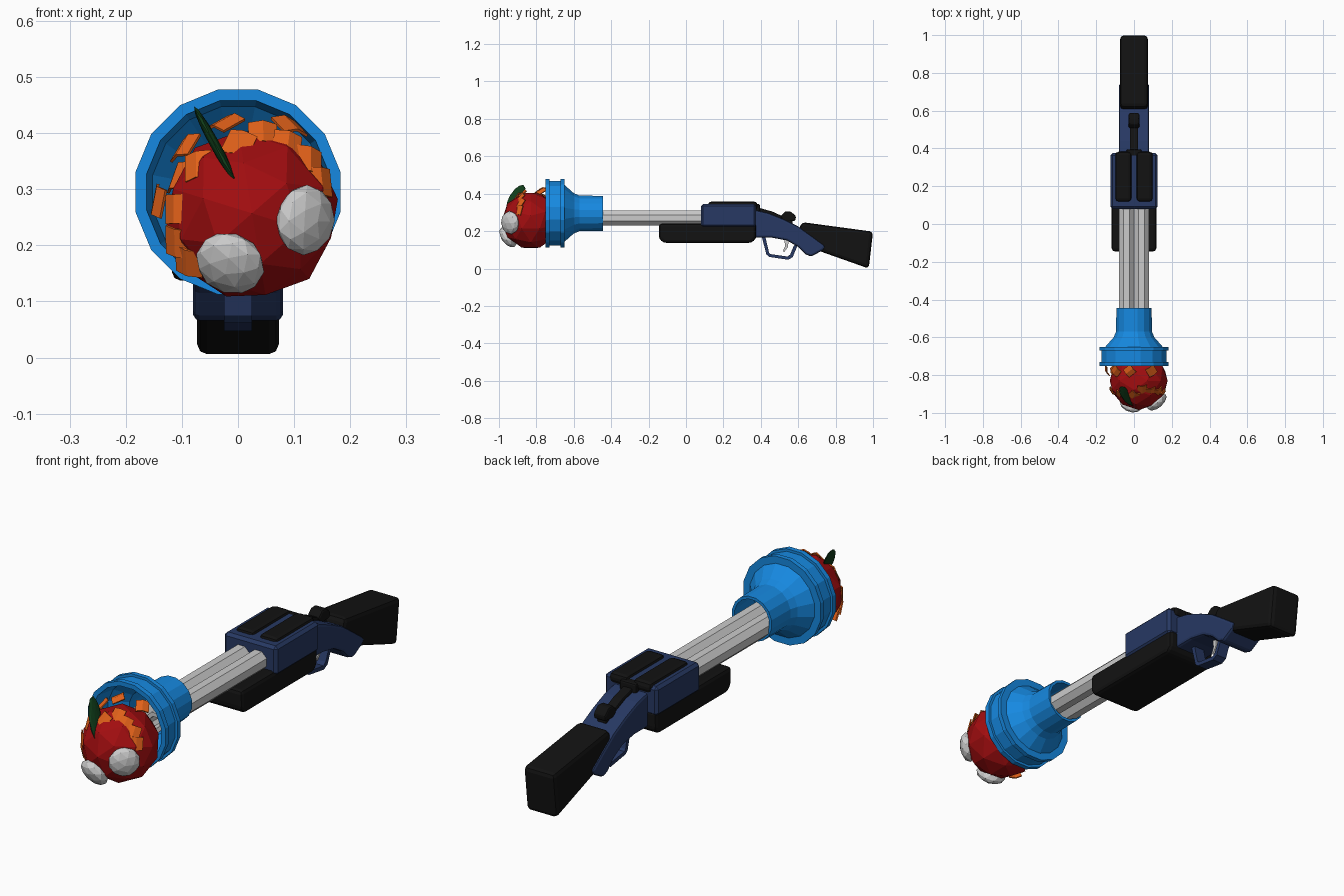
import bpy, bmesh, math, random
from mathutils import Vector, Matrix

if "Cube" in bpy.data.objects:
    bpy.data.objects.remove(bpy.data.objects["Cube"])

random.seed(4)


def mat(name, rgb):
    m = bpy.data.materials.new(name)
    m.diffuse_color = (*rgb, 1)
    m.use_nodes = True
    m.node_tree.nodes["Principled BSDF"].inputs["Base Color"].default_value = m.diffuse_color
    return m


BLACK = mat("black", (0.006, 0.006, 0.006))
NAVY = mat("navy", (0.02, 0.04, 0.125))
BLUE = mat("blue", (0.008, 0.25, 0.75))
RED = mat("red", (0.36, 0.004, 0.005))
ORANGE = mat("orange", (0.76, 0.12, 0.01))
GREEN = mat("green", (0.005, 0.045, 0.01))


def finish(bm, name, material=None, bevel=0, segments=2):
    bmesh.ops.recalc_face_normals(bm, faces=bm.faces)
    me = bpy.data.meshes.new(name)
    bm.to_mesh(me)
    bm.free()
    ob = bpy.data.objects.new(name, me)
    bpy.context.collection.objects.link(ob)
    if material:
        me.materials.append(material)
    if bevel:
        b = ob.modifiers.new("bevel", 'BEVEL')
        b.width, b.segments = bevel, segments
    return ob


def slab(name, pts, x0, x1, material=None, bevel=0, segments=2):
    """Side outline of (y, z) points extruded across x."""
    bm = bmesh.new()
    f = bm.faces.new([bm.verts.new((x0, y, z)) for y, z in pts])
    r = bmesh.ops.extrude_face_region(bm, geom=[f])
    vs = [v for v in r["geom"] if isinstance(v, bmesh.types.BMVert)]
    bmesh.ops.translate(bm, verts=vs, vec=(x1 - x0, 0, 0))
    return finish(bm, name, material, bevel, segments)


def rect(y0, y1, z0, z1):
    return [(y0, z0), (y1, z0), (y1, z1), (y0, z1)]


def lathe(name, profile, sides, cx, cz, material=None):
    """Closed loop of (y, radius) points turned about a y-parallel axis."""
    bm = bmesh.new()
    rings = []
    for y, r in profile:
        rings.append([bm.verts.new((cx + r * math.sin((i + .5) * math.tau / sides), y,
                                    cz + r * math.cos((i + .5) * math.tau / sides)))
                      for i in range(sides)])
    for a, b in zip(rings, rings[1:] + rings[:1]):
        for i in range(sides):
            j = (i + 1) % sides
            bm.faces.new((a[i], a[j], b[j], b[i]))
    return finish(bm, name, material)


def frame(pos, normal, spin=0):
    q = Vector(normal).to_track_quat('Z', 'Y')
    return Matrix.Translation(pos) @ q.to_matrix().to_4x4() @ Matrix.Rotation(spin, 4, 'Z')


def ball(name, matrix, material=None):
    bm = bmesh.new()
    bmesh.ops.create_icosphere(bm, subdivisions=2, radius=1, matrix=matrix)
    return finish(bm, name, material)


# twin octagonal barrels
for side, x in (("left", -0.04), ("right", 0.04)):
    lathe("barrel_" + side, [(-0.62, 0.0433), (0.12, 0.0433), (0.12, 0.025), (-0.62, 0.025)],
          8, x, 0.27)

# flared muzzle cup, hollow
lathe("muzzle_cup", [(-0.445, 0.095), (-0.57, 0.097), (-0.60, 0.11), (-0.65, 0.155), (-0.65, 0.186),
                     (-0.67, 0.186), (-0.67, 0.175), (-0.73, 0.175), (-0.73, 0.186), (-0.752, 0.186),
                     (-0.752, 0.166), (-0.66, 0.155), (-0.60, 0.095), (-0.445, 0.083)],
      16, 0, 0.295, BLUE)

# red ball with pale lumps
C = Vector((0.025, -0.83, 0.257))
ball("red_ball", Matrix.Translation(C) @ Matrix.Rotation(0.3, 4, 'Y') @ Matrix.Diagonal((0.155,) * 3 + (1,)), RED)
for n, p in (("lower", (-0.014, -0.951, 0.168)), ("side", (0.12, -0.94, 0.245))):
    ball("lump_" + n, frame(p, Vector(p) - C) @ Matrix.Diagonal((0.063, 0.063, 0.034, 1)))

# leaf standing on the ball
a, b = Vector((0, -0.95, 0.305)), Vector((-0.077, -0.87, 0.445))
d = (b - a).normalized()
nx = d.cross(Vector((0, 1, 0))).normalized()
rot = Matrix((nx, d.cross(nx), d)).transposed().to_4x4()
ball("leaf", Matrix.Translation((a + b) / 2) @ rot @ Matrix.Diagonal((0.009, 0.036, 0.092, 1)), GREEN)

# folded orange flakes around the ball
flakes = [(-0.025, 0.425), (0, 0.385), (0.045, 0.405), (0.095, 0.42), (0.09, 0.385), (0.15, 0.315),
          (-0.1, 0.38), (-0.075, 0.345), (-0.115, 0.325), (-0.15, 0.28), (-0.115, 0.265),
          (-0.11, 0.205), (-0.09, 0.17), (0.13, 0.355)]
for i, (x, z) in enumerate(flakes):
    dist = math.hypot(x - C.x, z - C.z)
    y = min(C.y - math.sqrt(max(0, 0.165 ** 2 - dist ** 2)) + 0.02, -0.785) if dist < 0.15 else -0.78
    p = Vector((x, y, z))
    n = (p - C).normalized() + Vector((0, -0.6, 0))
    bm = bmesh.new()
    bmesh.ops.create_grid(bm, x_segments=2, y_segments=1, size=0.026)
    for v in bm.verts:
        v.co.z -= 12 * v.co.x ** 2
    bm.transform(frame(p, n, random.uniform(-0.4, 0.4)))
    ob = finish(bm, f"flake_{i}", ORANGE)
    ob.modifiers.new("thickness", 'SOLIDIFY').thickness = 0.005

# receiver, fore-end and top pads
slab("receiver", rect(0.08, 0.375, 0.22, 0.345), -0.125, 0.125, NAVY, 0.012, 1)
slab("fore_end", [(-0.145, 0.16), (-0.12, 0.137), (0.35, 0.137), (0.375, 0.16), (0.375, 0.24), (-0.145, 0.24)],
     -0.118, 0.118, BLACK, 0.016)
for side, s in (("left", -1), ("right", 1)):
    bm = bmesh.new()
    bmesh.ops.create_cube(bm, size=1, matrix=Matrix.Translation((s * 0.056, 0.25, 0.335))
                          @ Matrix.Diagonal((0.088, 0.265, 0.046, 1)))
    finish(bm, "top_pad_" + side, BLACK, 0.018)

# curved grip
slab("grip", [(0.36, 0.315), (0.44, 0.297), (0.52, 0.265), (0.60, 0.225), (0.67, 0.175), (0.745, 0.12),
              (0.735, 0.10), (0.67, 0.064), (0.64, 0.075), (0.60, 0.115), (0.54, 0.15), (0.46, 0.165), (0.36, 0.165)],
     -0.08, 0.08, NAVY, 0.015)

# shoulder stock
slab("stock", [(0.62, 0.248), (1.0, 0.197), (0.977, 0.0), (0.70, 0.098), (0.60, 0.20)],
     -0.073, 0.073, BLACK, 0.018)

# top lever with thumb piece
slab("lever_base", rect(0.35, 0.395, 0.29, 0.345), -0.04, 0.04, BLACK, 0.008)
slab("lever_arm", [(0.37, 0.33), (0.46, 0.305), (0.57, 0.255), (0.57, 0.235), (0.37, 0.27)],
     -0.022, 0.022, BLACK, 0.006)
slab("lever_thumb", [(0.505, 0.28), (0.53, 0.305), (0.56, 0.305), (0.588, 0.28), (0.585, 0.255), (0.52, 0.25)],
     -0.028, 0.028, BLACK, 0.008)

# trigger guard loop and trigger
slab("trigger_guard", [(0.405, 0.17), (0.43, 0.075), (0.445, 0.062), (0.545, 0.047), (0.57, 0.06), (0.595, 0.12),
                       (0.578, 0.125), (0.557, 0.075), (0.542, 0.064), (0.452, 0.077), (0.444, 0.085), (0.424, 0.17)],
     -0.025, 0.025, NAVY)
slab("trigger", [(0.525, 0.16), (0.55, 0.16), (0.545, 0.115), (0.525, 0.088), (0.518, 0.093), (0.53, 0.12)],
     -0.01, 0.01)
